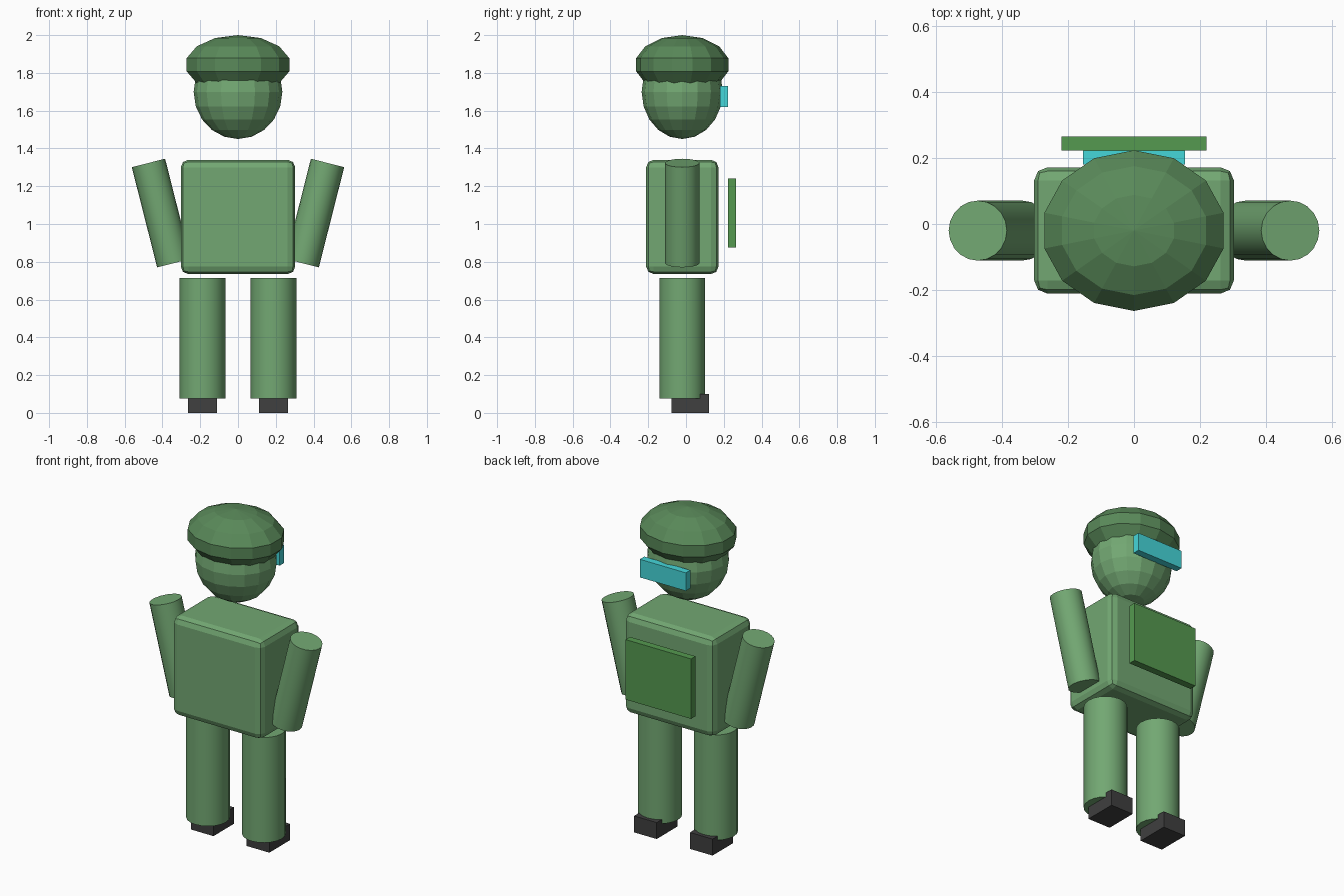
import bpy
from math import radians

if "Cube" in bpy.data.objects:
    bpy.data.objects.remove(bpy.data.objects["Cube"])

CY = -0.02  # body centre line in y


def material(name, rgb):
    m = bpy.data.materials.new(name)
    m.diffuse_color = (*rgb, 1)
    m.use_nodes = True
    m.node_tree.nodes["Principled BSDF"].inputs["Base Color"].default_value = m.diffuse_color
    return m


GREEN = material("body_green", (0.17, 0.39, 0.17))
HELMET = material("helmet_green", (0.10, 0.25, 0.10))
PACK = material("pack_green", (0.09, 0.32, 0.08))
CYAN = material("visor_cyan", (0.06, 0.68, 0.70))
DARK = material("foot_dark", (0.05, 0.05, 0.05))


def finish(name, mat, scale=(1, 1, 1)):
    o = bpy.context.object
    o.name = name
    o.scale = scale
    o.data.materials.append(mat)
    return o


def box(name, mat, lo, hi):
    centre = [(a + b) / 2 for a, b in zip(lo, hi)]
    bpy.ops.mesh.primitive_cube_add(size=1, location=centre)
    o = finish(name, mat, [b - a for a, b in zip(lo, hi)])
    bpy.ops.object.transform_apply(location=False, rotation=False, scale=True)
    return o


def ball(name, mat, segments, rings, z, scale):
    bpy.ops.mesh.primitive_uv_sphere_add(segments=segments, ring_count=rings,
                                         radius=1, location=(0, CY, z))
    return finish(name, mat, scale)


def tube(name, mat, radius, length, x, z, tilt=0):
    bpy.ops.mesh.primitive_cylinder_add(vertices=20, radius=radius, depth=length,
                                        location=(x, CY, z), rotation=(0, tilt, 0))
    o = finish(name, mat)
    bpy.ops.object.shade_smooth_by_angle(angle=radians(30))
    return o


# Faceted head and squashed helmet
ball("head", GREEN, 16, 10, 1.70, (0.235, 0.215, 0.25))
ball("helmet", HELMET, 14, 7, 1.843, (0.286, 0.25, 0.157))

# Visor and back plate, both on the rear side
box("visor", CYAN, (-0.155, 0.18, 1.62), (0.155, 0.223, 1.73))
box("back_plate", PACK, (-0.22, 0.223, 0.875), (0.22, 0.266, 1.24))

# Torso with rounded edges
torso = box("torso", GREEN, (-0.303, -0.211, 0.735), (0.303, 0.172, 1.34))
bevel = torso.modifiers.new("rounded_edges", "BEVEL")
bevel.width = 0.04
bevel.segments = 2

# Limbs and feet, one set per side
for side, s in (("left", -1), ("right", 1)):
    tube(f"{side}_arm", GREEN, 0.091, 0.547, s * 0.407, 1.058, s * radians(14.2))
    tube(f"{side}_leg", GREEN, 0.121, 0.64, s * 0.188, 0.395)
    x = s * 0.188
    box(f"{side}_foot", DARK, (x - 0.076, -0.076, 0), (x + 0.076, 0.122, 0.10))
